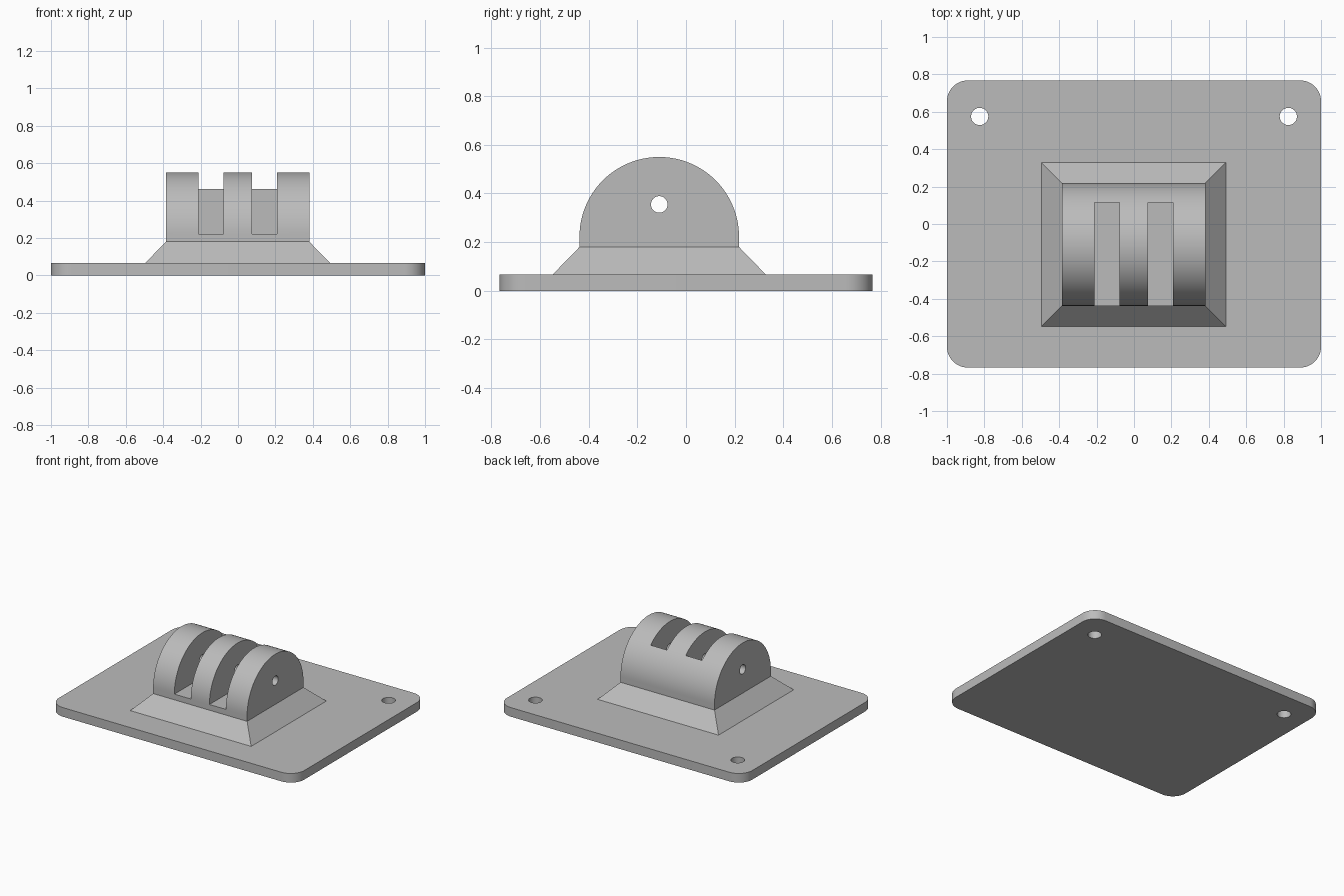
import bpy, bmesh, math
from mathutils import Matrix, Vector

if "Cube" in bpy.data.objects:
    bpy.data.objects.remove(bpy.data.objects["Cube"], do_unlink=True)

grey = bpy.data.materials.new("Light grey")
grey.use_nodes = True
colour = (0.5, 0.5, 0.5, 1)
grey.diffuse_color = colour
grey.node_tree.nodes["Principled BSDF"].inputs["Base Color"].default_value = colour

PLATE_X, PLATE_Y, PLATE_TOP = 1.0, 0.767, 0.067
CORNER = 0.11
MID_X, MID_Y = -0.002, -0.11     # centre of the hinge
HALF_W, RADIUS = 0.383, 0.328    # half width and arc radius of the hinge
FOOT_TOP, FLARE = 0.18, 0.11
AXIS_Z = 0.222                   # arc centre and slot floor


def make_object(name, bm):
    bmesh.ops.recalc_face_normals(bm, faces=bm.faces)
    mesh = bpy.data.meshes.new(name)
    bm.to_mesh(mesh)
    bm.free()
    mesh.materials.append(grey)
    obj = bpy.data.objects.new(name, mesh)
    bpy.context.collection.objects.link(obj)
    return obj


def extrude(name, points, direction):
    """Prism from a closed outline of 3D points."""
    bm = bmesh.new()
    face = bm.faces.new([bm.verts.new(p) for p in points])
    new = bmesh.ops.extrude_face_region(bm, geom=[face])["geom"]
    bmesh.ops.translate(bm, vec=direction,
                        verts=[v for v in new if isinstance(v, bmesh.types.BMVert)])
    return make_object(name, bm)


def box(name, low, high):
    low, high = Vector(low), Vector(high)
    bm = bmesh.new()
    bmesh.ops.create_cube(bm, size=1, matrix=Matrix.Translation((low + high) / 2)
                          @ Matrix.Diagonal((*(high - low), 1)))
    return make_object(name, bm)


def rod(name, centre, radius, length, axis):
    turn = Matrix.Rotation(math.pi / 2, 4, "Y") if axis == "X" else Matrix()
    bm = bmesh.new()
    bmesh.ops.create_cone(bm, cap_ends=True, segments=48, radius1=radius, radius2=radius,
                          depth=length, matrix=Matrix.Translation(centre) @ turn)
    return make_object(name, bm)


def activate(obj):
    bpy.ops.object.select_all(action="DESELECT")
    obj.select_set(True)
    bpy.context.view_layer.objects.active = obj


def cut(obj, cutters):
    activate(obj)
    for cutter in cutters:
        mod = obj.modifiers.new("Cut", "BOOLEAN")
        mod.operation, mod.solver, mod.object = "DIFFERENCE", "EXACT", cutter
        bpy.ops.object.modifier_apply(modifier=mod.name)
        bpy.data.objects.remove(cutter, do_unlink=True)


def smooth(obj):
    activate(obj)
    bpy.ops.object.shade_smooth_by_angle(angle=math.radians(30))


# Rounded base plate with two screw holes at the back
outline = []
for i, (sx, sy) in enumerate([(1, 1), (-1, 1), (-1, -1), (1, -1)]):
    for step in range(13):
        a = (i + step / 12) * math.pi / 2
        outline.append((sx * (PLATE_X - CORNER) + CORNER * math.cos(a),
                        sy * (PLATE_Y - CORNER) + CORNER * math.sin(a), 0))
plate = extrude("base_plate", outline, (0, 0, PLATE_TOP))
cut(plate, [rod("screw_hole", (side * 0.825, 0.575, 0), 0.046, 1, "Z") for side in (-1, 1)])
smooth(plate)

# Flared foot under the hinge
foot = box("flared_foot", (MID_X - HALF_W, MID_Y - RADIUS, PLATE_TOP),
           (MID_X + HALF_W, MID_Y + RADIUS, FOOT_TOP))
for v in foot.data.vertices:
    if v.co.z < FOOT_TOP - 0.01:
        v.co.x += math.copysign(FLARE, v.co.x - MID_X)
        v.co.y += math.copysign(FLARE, v.co.y - MID_Y)

# Half-round hinge block with two slots open to the front and a pin hole
left = MID_X - HALF_W
arch = [(left, MID_Y - RADIUS, FOOT_TOP), (left, MID_Y + RADIUS, FOOT_TOP)]
for step in range(65):
    a = math.pi * step / 64
    arch.append((left, MID_Y + RADIUS * math.cos(a), AXIS_Z + RADIUS * math.sin(a)))
hinge = extrude("hinge_knuckles", arch, (2 * HALF_W, 0, 0))
cutters = []
for side in (-1, 1):
    x = MID_X + side * 0.143
    cutters.append(box("slot", (x - 0.067, -0.7, AXIS_Z), (x + 0.067, 0.115, 0.8)))
cutters.append(rod("pin_hole", (0, MID_Y, 0.355), 0.034, 2, "X"))
cut(hinge, cutters)
smooth(hinge)
